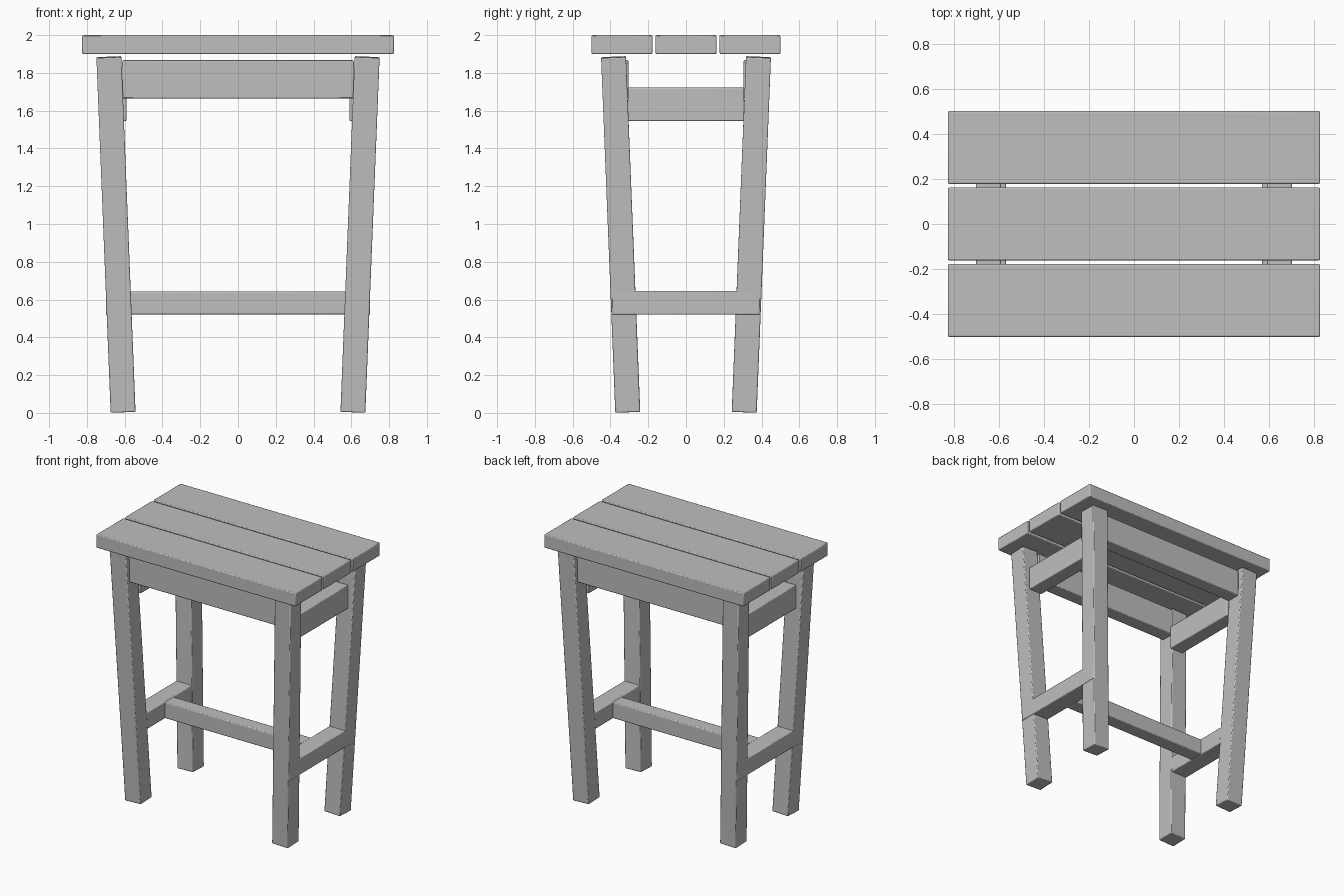
import bpy
import math
from mathutils import Matrix, Vector

cube = bpy.data.objects.get("Cube")
if cube:
    bpy.data.objects.remove(cube, do_unlink=True)

# One plain grey for the whole stool
grey = bpy.data.materials.new("plain_grey")
grey.use_nodes = True
colour = (0.52, 0.52, 0.52, 1)
grey.diffuse_color = colour
grey.node_tree.nodes["Principled BSDF"].inputs["Base Color"].default_value = colour


def beam(name, low, high, turn=None):
    """Softly bevelled box between two corners, optionally tilted."""
    low, high = Vector(low), Vector(high)
    bpy.ops.mesh.primitive_cube_add(size=1)
    obj = bpy.context.object
    obj.name = obj.data.name = name
    obj.data.transform(Matrix.Diagonal((*(high - low), 1)))
    if turn:
        obj.data.transform(turn)
    obj.location = (low + high) / 2
    obj.data.materials.append(grey)
    bevel = obj.modifiers.new("soft_edges", "BEVEL")
    bevel.width = 0.006
    bevel.segments = 2
    bpy.ops.object.shade_smooth_by_angle(angle=math.radians(30))
    return obj


# Seat planks
for name, y in (("front", -0.339), ("middle", 0), ("back", 0.339)):
    beam(f"{name}_seat_plank", (-0.825, y - 0.161, 1.9), (0.825, y + 0.161, 2))

# Legs splayed outwards towards the top
slope = 0.04
half = 0.066
for side, sx in (("left", 1), ("right", -1)):
    for end, sy in (("front", -1), ("back", 1)):
        x, y = sx * 0.646, sy * 0.346
        tilt = Matrix.Rotation(sx * slope, 4, "Y") @ Matrix.Rotation(-sy * slope, 4, "X")
        beam(f"{end}_{side}_leg", (x - half, y - half, 0.004),
             (x + half, y + half, 1.885), tilt)

# Long aprons under the seat
for name, y in (("front", -0.358), ("back", 0.358)):
    beam(f"{name}_apron", (-0.613, y - 0.053, 1.665), (0.613, y + 0.053, 1.867))

# Side aprons and low side stretchers
for name, sx in (("left", 1), ("right", -1)):
    x = sx * 0.645
    beam(f"{name}_apron", (x - 0.055, -0.308, 1.545), (x + 0.055, 0.308, 1.722))
    x = sx * 0.634
    beam(f"{name}_stretcher", (x - 0.066, -0.39, 0.52), (x + 0.066, 0.39, 0.645))

# Long centre stretcher
beam("centre_stretcher", (-0.6, -0.053, 0.522), (0.6, 0.053, 0.642))
